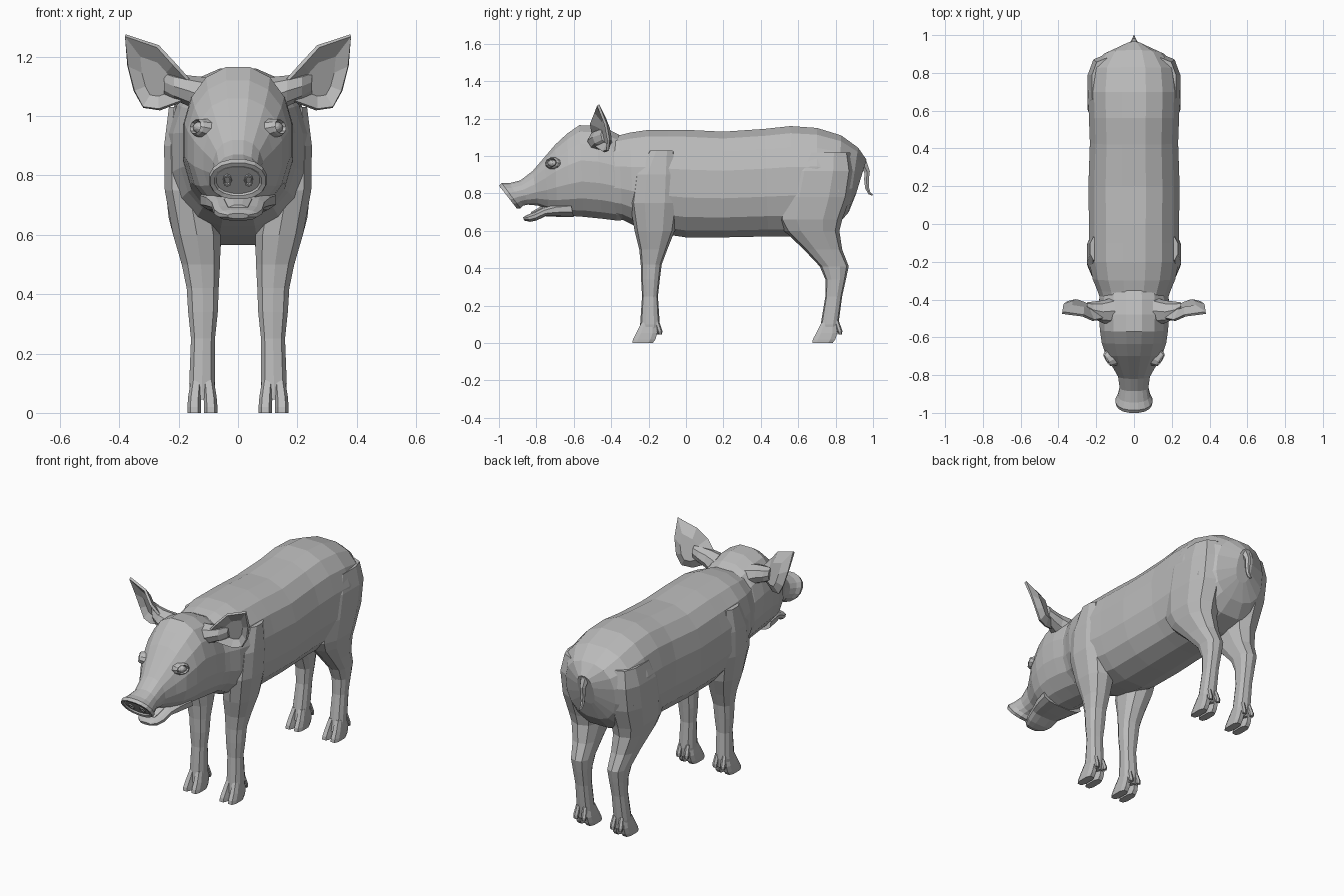
import bpy, bmesh, math
from mathutils import Vector

skin = bpy.data.materials.new("grey_skin")
skin.diffuse_color = (0.5, 0.5, 0.5, 1)


def make(name, verts, faces, mirror=False):
    me = bpy.data.meshes.new(name)
    me.from_pydata(verts, [], faces)
    bm = bmesh.new()
    bm.from_mesh(me)
    bmesh.ops.recalc_face_normals(bm, faces=bm.faces)
    bm.to_mesh(me)
    bm.free()
    me.materials.append(skin)
    ob = bpy.data.objects.new(name, me)
    bpy.context.collection.objects.link(ob)
    if mirror:
        ob.modifiers.new("Mirror", 'MIRROR')
    return ob


def loft(name, rings, mirror=False):
    n = len(rings[0])
    faces = [(r * n + i, r * n + (i + 1) % n, (r + 1) * n + (i + 1) % n, (r + 1) * n + i)
             for r in range(len(rings) - 1) for i in range(n)]
    faces += [tuple(range(n)), tuple(range((len(rings) - 1) * n, len(rings) * n))]
    return make(name, [v for r in rings for v in r], faces, mirror)


def rounded(n, p):
    # unit superellipse points
    f = lambda c: math.copysign(abs(c) ** (2 / p), c)
    angles = [2 * math.pi * (i + 0.5) / n for i in range(n)]
    return [(f(math.cos(a)), f(math.sin(a))) for a in angles]


def slices(data, n=16, p=2.4):
    # rows: y at top, y at bottom, bottom z, top z, half width
    grow = 1 / max(v for _, v in rounded(n, p))
    out = []
    for yt, yb, zb, zt, w in data:
        ring = []
        for u, v in rounded(n, p):
            t = (v * grow + 1) / 2
            ring.append((u * w * 1.01, yb + (yt - yb) * t, zb + (zt - zb) * t))
        out.append(ring)
    return out


def columns(data, n=10, p=2.6):
    # rows: z, front y, back y, inner x, outer x
    return [[((x0 + x1) / 2 + u * (x1 - x0) / 2, (y0 + y1) / 2 + v * (y1 - y0) / 2, z)
             for u, v in rounded(n, p)] for z, y0, y1, x0, x1 in data]


# Torso from rump to neck
loft("torso", slices([
    (.965, .91, .80, .98, .05), (.92, .87, .70, 1.045, .16), (.83, .81, .63, 1.11, .23),
    (.70, .70, .59, 1.15, .245), (.56, .56, .57, 1.16, .24), (.42, .44, .57, 1.145, .235),
    (.2, .2, .565, 1.13, .243), (0, 0, .565, 1.14, .24), (-.1, -.1, .58, 1.14, .24),
    (-.2, -.21, .60, 1.14, .238), (-.3, -.28, .63, 1.125, .22), (-.36, -.34, .66, 1.11, .195),
    (-.44, -.44, .68, 1.10, .165)]))

# Head with snout and tilted nose disc
loft("head", slices([
    (-.33, -.30, .66, 1.10, .17), (-.40, -.37, .655, 1.135, .185), (-.48, -.45, .665, 1.16, .187),
    (-.57, -.55, .675, 1.165, .182), (-.635, -.62, .68, 1.12, .172), (-.70, -.69, .69, 1.06, .150),
    (-.76, -.735, .71, .99, .118), (-.82, -.79, .735, .92, .085), (-.885, -.845, .74, .87, .076),
    (-.945, -.87, .735, .855, .086), (-.985, -.885, .72, .855, .098), (-1.0, -.905, .72, .842, .094),
    (-.993, -.910, .733, .832, .080), (-.982, -.905, .74, .827, .073)], 16, 2.2))

# Nostrils: raised rims with sunken centres
slope = Vector((0, .077, -.087)).normalized()
out = Vector((0, -slope.z * -1, -slope.y)).normalized()
rings = []
for depth, s in ((-.012, 1.25), (.006, 1.15), (.006, .8), (-.006, .55)):
    rings.append([Vector((.036, -.945, .785)) + out * depth
                  + Vector((math.cos(a) * .013 * s, 0, 0)) + slope * (math.sin(a) * .023 * s)
                  for a in [i * math.pi / 4 for i in range(8)]])
loft("nostrils", rings, True)

# Open lower jaw, tongue and jowls
loft("lower_jaw", slices([
    (-.62, -.60, .675, .76, .13), (-.70, -.69, .675, .75, .11), (-.76, -.75, .678, .725, .09),
    (-.81, -.80, .655, .70, .082), (-.85, -.835, .648, .685, .065), (-.872, -.865, .655, .672, .035)],
    12, 2.6))
loft("tongue", slices([
    (-.68, -.68, .70, .745, .05), (-.77, -.77, .695, .733, .05), (-.83, -.83, .675, .70, .035)], 8, 2))

# Eyeballs and eyelid rims
for name, shape in (("eyeballs", ((-.02, 1), (.006, .85), (.014, .5), (.017, .1))),
                    ("eyelids", ((-.025, 1.75), (.006, 1.4), (.014, 1.15), (-.01, .9)))):
    n = Vector((.83, -.52, .2)).normalized()
    side = Vector((0, 0, 1)).cross(n).normalized()
    up = n.cross(side)
    c = Vector((.132, -.715, .962))
    loft(name, [[c + n * d + side * (math.cos(a) * .03 * s) + up * (math.sin(a) * .021 * s)
                 for a in [i * math.pi / 5 for i in range(10)]] for d, s in shape], True)

# Ears: cupped blades with a rim and a stalk
rim = [(.165, -.50, 1.12), (.215, -.51, 1.175), (.27, -.485, 1.235), (.38, -.47, 1.272),
       (.372, -.43, 1.17), (.35, -.415, 1.085), (.32, -.42, 1.03), (.265, -.44, 1.022), (.19, -.48, 1.05)]
mid = Vector((.265, -.42, 1.12))
n = len(rim)
inner = [tuple(mid.lerp(Vector(v), .55) + Vector((0, .012, 0))) for v in rim]
faces = [(i, (i + 1) % n, n + (i + 1) % n, n + i) for i in range(n)] + [tuple(range(n, 2 * n))]
ear = make("ears", rim + inner, faces)
solid = ear.modifiers.new("Thickness", 'SOLIDIFY')
solid.thickness = .014
solid.offset = 0
ear.modifiers.new("Mirror", 'MIRROR')
loft("ear_stalks", [[(x, y + math.cos(a) * ry, z + math.sin(a) * rz)
                     for a in [i * math.pi / 4 for i in range(8)]]
                    for x, y, z, ry, rz in ((.10, -.46, 1.06, .075, .07), (.165, -.465, 1.085, .06, .052),
                                            (.215, -.455, 1.10, .045, .045), (.25, -.435, 1.115, .02, .04))],
     True)

# Front legs with shoulder blades
loft("front_legs", columns([
    (.045, -.25, -.145, .08, .16), (.10, -.245, -.14, .076, .166), (.25, -.235, -.15, .076, .16),
    (.34, -.24, -.14, .066, .17), (.42, -.242, -.13, .063, .175), (.50, -.25, -.10, .058, .192),
    (.60, -.275, -.06, .055, .222), (.75, -.30, -.035, .08, .25), (.90, -.28, -.035, .10, .252),
    (1.03, -.20, -.06, .12, .235)]), True)

# Hind legs with hocks and thighs
loft("hind_legs", columns([
    (.045, .71, .81, .08, .16), (.10, .72, .815, .076, .166), (.25, .745, .835, .078, .16),
    (.34, .745, .855, .072, .165), (.41, .715, .87, .066, .172), (.50, .63, .835, .06, .192),
    (.60, .525, .82, .052, .222), (.66, .49, .835, .04, .238), (.78, .49, .88, .03, .25),
    (.92, .52, .90, .04, .25), (1.02, .58, .88, .06, .225)]), True)

# Cloven hooves and dewclaws, two per foot
for label, dy in (("front", 0), ("hind", .962)):
    for part, flip in (("inner", 1), ("outer", -1)):
        def toe(rows):
            return [(z, y0 + dy, y1 + dy, .12 - flip * a, .12 - flip * b) for z, y0, y1, a, b in rows]
        loft(f"{label}_{part}_hooves", columns(toe([
            (0, -.29, -.175, .052, .004), (.02, -.287, -.16, .052, .004), (.055, -.268, -.15, .049, .003),
            (.11, -.24, -.16, .040, .0)]), 8, 3), True)
        loft(f"{label}_{part}_dewclaws", columns(toe([
            (.045, -.145, -.128, .038, .012), (.065, -.155, -.126, .042, .01),
            (.12, -.17, -.145, .036, .008)]), 6, 2), True)

# Tail: tapering tube with an upturned end
loft("tail", [[(math.cos(a) * r, y + math.sin(a) * r * sy, z + math.sin(a) * r * sz)
               for a in [i * math.pi / 3 for i in range(6)]]
              for y, z, r, sy, sz in ((.91, .965, .04, .4, .9), (.95, .955, .026, .7, .7), (.968, .915, .017, 1, .2),
                                      (.965, .87, .014, 1, 0), (.968, .83, .012, 1, .2),
                                      (.98, .802, .009, .7, .7), (.997, .79, .004, .5, .8))])
